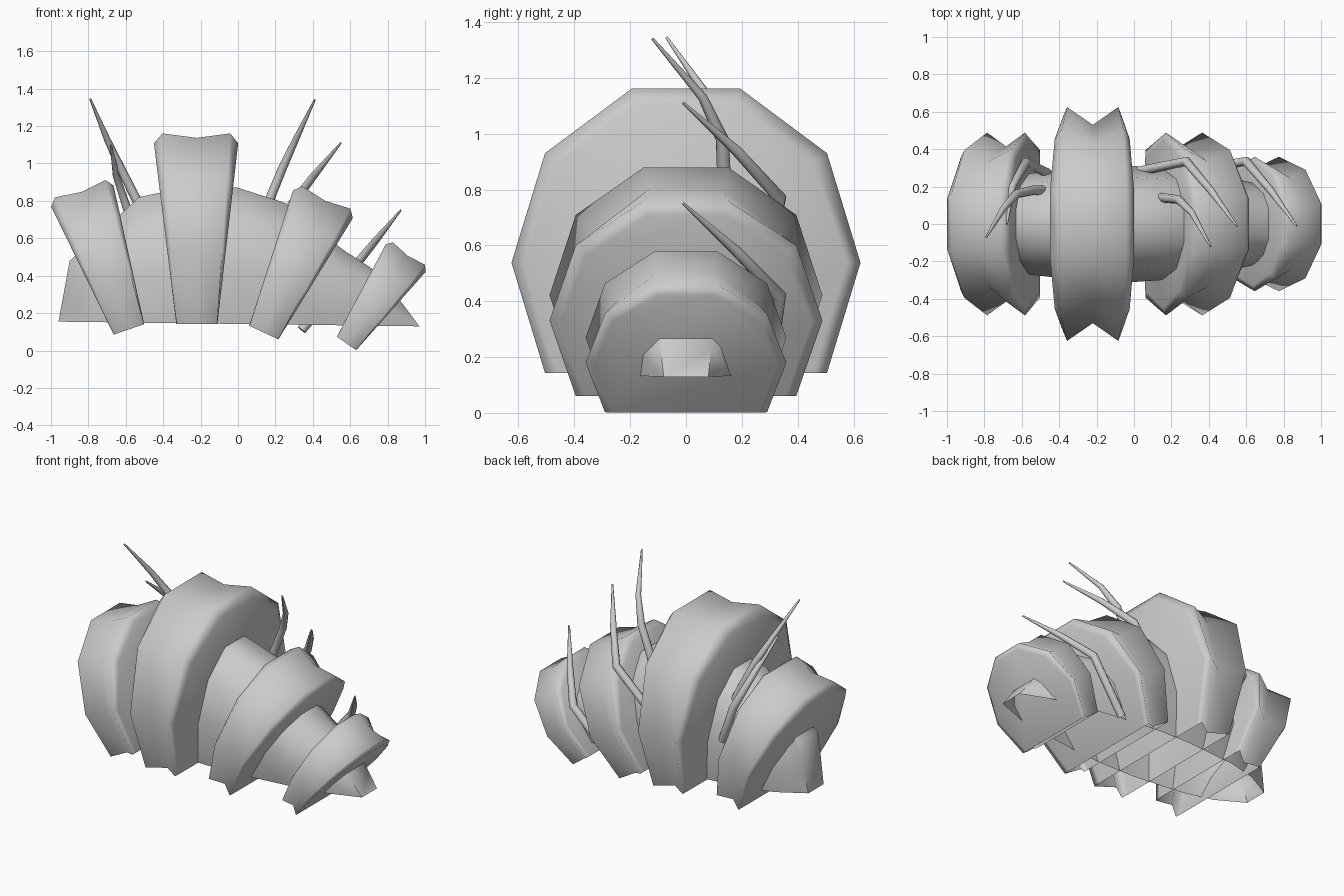
import bpy, bmesh, math
from mathutils import Vector, Matrix

if "Cube" in bpy.data.objects:
    bpy.data.objects.remove(bpy.data.objects["Cube"])

grey = bpy.data.materials.new("shell grey")
grey.diffuse_color = (0.6, 0.6, 0.6, 1)
grey.use_nodes = True
grey.node_tree.nodes["Principled BSDF"].inputs["Base Color"].default_value = grey.diffuse_color


def finish(obj, angle):
    obj.data.materials.clear()
    obj.data.materials.append(grey)
    bpy.ops.object.select_all(action='DESELECT')
    obj.select_set(True)
    bpy.context.view_layer.objects.active = obj
    bpy.ops.object.shade_smooth_by_angle(angle=math.radians(angle))


def loft(name, loops, angle):
    """Skin arched loops and cap both ends; the underside stays open."""
    bm = bmesh.new()
    rows = [[bm.verts.new(p) for p in loop] for loop in loops]
    for a, b in zip(rows, rows[1:]):
        for i in range(len(a) - 1):
            bm.faces.new((a[i], a[i + 1], b[i + 1], b[i]))
    bm.faces.new(rows[0][::-1])
    bm.faces.new(rows[-1])
    bmesh.ops.recalc_face_normals(bm, faces=bm.faces)
    # keep the shell facing outwards
    bm.faces.ensure_lookup_table()
    axis = Vector(loops[-1][0]) - Vector(loops[0][0])
    if bm.faces[-1].normal.dot(axis) < 0:
        bmesh.ops.reverse_faces(bm, faces=bm.faces)
    me = bpy.data.meshes.new(name)
    bm.to_mesh(me)
    bm.free()
    obj = bpy.data.objects.new(name, me)
    bpy.context.collection.objects.link(obj)
    finish(obj, angle)


def arch(half):
    """Mirror a half outline of (y, z) points, running bottom to top."""
    return half + [(-y, z) for y, z in reversed(half)]


# Armour rings: two ridges with a groove between, wider at the top
rim = arch([(.455, 0), (.575, .395), (.455, .755), (.175, .965)])
ridge = arch([(.505, 0), (.625, .395), (.505, .787), (.195, 1.018)])
groove = arch([(.43, 0), (.53, .395), (.43, .77), (.17, .994)])


def ring(name, x, z, scale, tilt):
    loops = []
    for outline, sign, w0, w1 in ((rim, -1, .11, .124), (ridge, -1, .108, .075),
                                  (groove, 0, 0, 0), (ridge, 1, .108, .070),
                                  (rim, 1, .11, .115)):
        loops.append([(sign * (w0 + w1 * h), y, h) for y, h in outline])
    m = (Matrix.Translation((x, 0, z)) @ Matrix.Rotation(math.radians(tilt), 4, 'Y')
         @ Matrix.Scale(scale, 4))
    loft(name, [[m @ Vector(p) for p in loop] for loop in loops], 180)


ring("rear_ring", -.583, .113, .782, -19)
ring("large_ring", -.22, .143, 1.0, 0)
ring("middle_ring", .138, .096, .782, 25)
ring("small_ring", .58, .038, .575, 35)

# Arched inner body, open underneath: bottom x, top x, top z, half width
section = arch([(.85, 0), (1, .39), (.81, .77), (.32, 1)])
end = arch([(.8, 0), (.9, .35), (1, .7), (1, 1)])
body = []
for xb, xt, zt, w, shape in ((-.96, -.90, .48, .10, end),
                             (-.78, -.74, .625, .21, section),
                             (-.58, -.53, .82, .27, section),
                             (-.22, -.20, .89, .31, section),
                             (.00, .00, .87, .31, section),
                             (.20, .25, .79, .295, section),
                             (.48, .56, .54, .25, section),
                             (.73, .69, .455, .20, section),
                             (.97, .76, .41, .10, end)):
    zb = .142 - .013 * xb
    body.append([(xb + (xt - xb) * h, w * y, zb + (zt - zb) * h) for y, h in shape])
loft("inner_body", body, 60)


# Bent tapering bristles, listed from root to tip
def bristle(name, pts):
    cu = bpy.data.curves.new(name, 'CURVE')
    cu.dimensions = '3D'
    cu.bevel_depth = .026
    cu.bevel_resolution = 2
    cu.use_fill_caps = True
    sp = cu.splines.new('POLY')
    sp.points.add(len(pts) - 1)
    for i, p in enumerate(pts):
        sp.points[i].co = (*p, 1)
        sp.points[i].radius = 1 - .8 * (i / (len(pts) - 1)) ** 3
    obj = bpy.data.objects.new(name, cu)
    bpy.context.collection.objects.link(obj)
    bpy.ops.object.select_all(action='DESELECT')
    obj.select_set(True)
    bpy.context.view_layer.objects.active = obj
    bpy.ops.object.convert(target='MESH')
    finish(bpy.context.view_layer.objects.active, 80)


bristle("rear_upper_bristle", [(-.46, .18, .64), (-.54, .18, .80), (-.63, .16, .98),
                               (-.70, .08, 1.13), (-.79, -.07, 1.345)])
bristle("rear_side_bristle", [(-.46, .27, .45), (-.58, .33, .72), (-.65, .20, .93),
                              (-.68, 0, 1.10)])
bristle("middle_upper_bristle", [(.10, .14, .62), (.15, .14, .76), (.24, .13, .98),
                                 (.31, .06, 1.13), (.41, -.12, 1.34)])
bristle("middle_side_bristle", [(.02, .28, .46), (.28, .335, .77), (.41, .18, .94),
                                (.55, -.01, 1.11)])
bristle("front_side_bristle", [(.34, .29, .11), (.60, .335, .42), (.73, .18, .58),
                               (.87, -.01, .75)])
